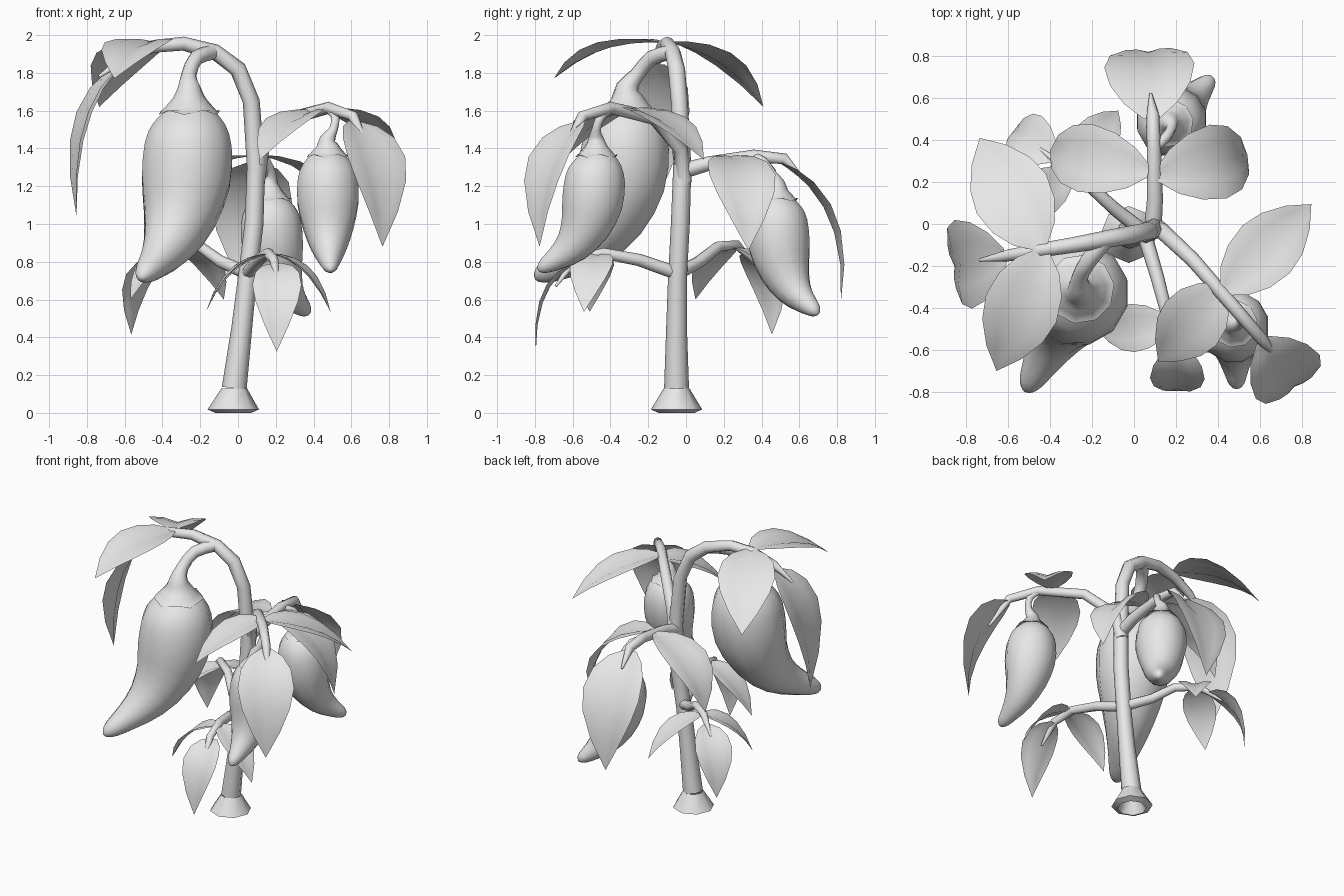
import bpy
import bmesh
import math
from mathutils import Vector

cube = bpy.data.objects.get("Cube")
if cube:
    bpy.data.objects.remove(cube, do_unlink=True)

# One plain material for the whole plant
grey = bpy.data.materials.new("light_grey")
grey.use_nodes = True
COLOUR = (0.8, 0.8, 0.8, 1)
grey.diffuse_color = COLOUR
grey.node_tree.nodes["Principled BSDF"].inputs["Base Color"].default_value = COLOUR

parts = []
UP = Vector((0, 0, 1))


def finish(name, bm):
    """Turn a bmesh into a named, coloured object."""
    mesh = bpy.data.meshes.new(name)
    bm.to_mesh(mesh)
    bm.free()
    mesh.materials.append(grey)
    obj = bpy.data.objects.new(name, mesh)
    bpy.context.scene.collection.objects.link(obj)
    parts.append(obj)
    return obj


def refine(values, steps=2):
    """Pass a Catmull-Rom curve through vectors of any size."""
    pts = [Vector(v) for v in values]
    ext = [pts[0] * 2 - pts[1]] + pts + [pts[-1] * 2 - pts[-2]]
    out = []
    for a, b, c, d in zip(ext, ext[1:], ext[2:], ext[3:]):
        for i in range(steps):
            t = i / steps
            out.append(0.5 * (2 * b + (c - a) * t + (2 * a - 5 * b + 4 * c - d) * t ** 2
                              + (3 * b - a - 3 * c + d) * t ** 3))
    return out + [pts[-1]]


def tube(name, rings, sides=8, cap_start=True, scallop=0.0):
    """Sweep a round section along (x, y, z, radius) rings."""
    bm = bmesh.new()
    pts = [Vector(r[:3]) for r in rings]
    normal = None
    loops = []
    for i, p in enumerate(pts):
        tangent = (pts[min(i + 1, len(pts) - 1)] - pts[max(i - 1, 0)]).normalized()
        if normal is None:
            normal = tangent.orthogonal()
        normal = (normal - tangent * normal.dot(tangent)).normalized()
        side = tangent.cross(normal)
        loop = []
        for k in range(sides):
            a = math.tau * k / sides
            v = p + (normal * math.cos(a) + side * math.sin(a)) * rings[i][3]
            if i == 0 and k % 2:
                v = v + tangent * scallop
            loop.append(bm.verts.new(v))
        loops.append(loop)
    for low, high in zip(loops, loops[1:]):
        for k in range(sides):
            n = (k + 1) % sides
            bm.faces.new((low[k], low[n], high[n], high[k]))
    if cap_start:
        bm.faces.new(loops[0][::-1])
    bm.faces.new(loops[-1])
    return finish(name, bm)


# Main stem arching over to the left
stem = [(-.02, -.05, .13, .066), (.02, -.05, .45, .055), (.05, -.045, .72, .05),
        (.085, -.03, 1, .05), (.095, -.02, 1.3, .048), (.07, -.035, 1.65, .045),
        (0, -.05, 1.82, .045), (-.12, -.07, 1.91, .042), (-.29, -.1, 1.955, .037),
        (-.45, -.125, 1.94, .034), (-.6, -.15, 1.88, .028), (-.735, -.172, 1.78, .008)]
tube("main_stem", stem)

# Flared foot, hollow underneath
foot = [(-.025, -.05, .09, .06), (-.025, -.05, 0, .095),
        (-.025, -.05, .018, .136), (-.02, -.05, .13, .068)]
bm = bmesh.new()
levels = []
for x, y, z, r in foot:
    levels.append([bm.verts.new((x + r * math.cos(math.tau * k / 8),
                                 y + r * math.sin(math.tau * k / 8), z))
                   for k in range(8)])
for low, high in zip(levels, levels[1:]):
    for k in range(8):
        n = (k + 1) % 8
        bm.faces.new((low[k], low[n], high[n], high[k]))
finish("stem_foot", bm)

# Side branches, their tips lying over the end leaves
branches = {
    "front_left_branch": [(.1, -.01, 1.22), (.13, -.03, 1.4), (.28, -.17, 1.56),
                          (.48, -.4, 1.615), (.61, -.55, 1.57), (.695, -.65, 1.38)],
    "back_branch": [(.09, -.02, 1.28), (.1, .12, 1.32), (.095, .36, 1.36),
                    (.09, .52, 1.345), (.08, .62, 1.24)],
    "low_back_branch": [(.05, -.04, .74), (-.09, .07, .8), (-.2, .17, .88),
                        (-.33, .27, .89), (-.45, .36, .79)],
    "low_front_branch": [(.05, -.05, .74), (.11, -.25, .81), (.16, -.44, .845),
                         (.19, -.59, .81), (.21, -.69, .67)],
}
for name, path in branches.items():
    last = len(path) - 1
    scale = .036 if "low" in name else .042
    tube(name, [(*p, scale * (1 - .38 * i / last) if i < last else .007)
                for i, p in enumerate(path)])


# Leaves: pointed blades with a shallow groove along the midrib
OUTLINE = [(0, .18), (.1, .6), (.24, .89), (.42, 1), (.6, .86), (.8, .5), (1, 0)]


def leaf(name, base, tip, width, reach, sag=.12):
    """Bend a blade from base to tip; reach and sag place the bend."""
    base, tip = Vector(base), Vector(tip)
    span = tip - base
    bend = base + Vector((span.x * reach, span.y * reach, span.z * sag))
    side = Vector((span.x, span.y, 0)).cross(UP).normalized()
    bm = bmesh.new()
    rows = []
    for t, w in OUTLINE:
        mid = base * (1 - t) ** 2 + bend * 2 * t * (1 - t) + tip * t * t
        tangent = ((bend - base) * (1 - t) + (tip - bend) * t).normalized()
        lift = side.cross(tangent).normalized()
        half = width * w / 2
        rows.append([bm.verts.new(mid + half * (side * s + lift * (.45 * abs(s) - .3 * s * s)))
                     for s in (-1, -.5, 0, .5, 1)])
    for a, b in zip(rows, rows[1:]):
        for k in range(len(a) - 1):
            bm.faces.new((a[k], a[k + 1], b[k + 1], b[k]))
    bmesh.ops.remove_doubles(bm, verts=bm.verts, dist=.0005)
    finish(name, bm)


leaf("top_end_leaf", (-.61, -.152, 1.84), (-.855, -.2, 1.04), .43, 1.1, .3)
leaf("top_back_leaf", (-.44, -.11, 1.96), (-.735, .41, 1.62), .38, .6)
leaf("top_front_leaf", (-.43, -.13, 1.96), (-.655, -.7, 1.77), .36, .6, -.1)
leaf("front_end_leaf", (.61, -.55, 1.54), (.765, -.775, .88), .37, 1.08, .25)
leaf("front_outer_leaf", (.43, -.32, 1.61), (.845, .095, 1.34), .32, .6)
leaf("front_inner_leaf", (.42, -.3, 1.6), (.115, -.655, 1.34), .32, .6)
leaf("back_end_leaf", (.085, .5, 1.32), (.07, .82, .585), .43, 1.1, .28)
leaf("back_outer_leaf", (.11, .23, 1.36), (.54, .33, .86), .36, .95)
leaf("back_inner_leaf", (.07, .25, 1.36), (-.4, .35, .95), .33, .9)
leaf("low_back_end_leaf", (-.38, .31, .84), (-.565, .455, .415), .25, 1, .2)
leaf("low_back_inner_leaf", (-.3, .25, .87), (-.075, .54, .6), .22, .65)
leaf("low_back_outer_leaf", (-.3, .25, .87), (-.57, .05, .6), .22, .65)
leaf("low_front_end_leaf", (.21, -.57, .79), (.205, -.795, .325), .26, 1, .18)
leaf("low_front_left_leaf", (.17, -.46, .84), (.49, -.54, .535), .23, .65)
leaf("low_front_right_leaf", (.17, -.48, .84), (-.17, -.51, .535), .23, .65)

# Peppers: (drop, lean, radius) along the body, drop and radius by height
BODY = [(0, 0, .115), (.03, 0, .152), (.1, 0, .213), (.22, .02, .256), (.42, .07, .26),
        (.62, .2, .213), (.78, .42, .152), (.88, .68, .1), (.94, .88, .066),
        (.965, .97, .035), (.97, 1, .006)]
# The calyx cap: (rise, radius) by height
CAP = [(-.045, .178), (0, .138), (.05, .095), (.11, .066)]


def pepper(name, top, height, lean, stalk, stalk_radius):
    top, lean = Vector(top), Vector((*lean, 0))
    body = []
    for drop, shift, r in refine(BODY):
        p = top + lean * shift - UP * drop * height
        body.append((*p, max(r, .005) * height))
    tube(name, body, sides=12)
    cap = [(*(top + UP * rise * height), r * height) for rise, r in CAP]
    neck = refine([Vector(c) for c in cap] + [Vector((*p, stalk_radius)) for p in stalk])
    tube(name + "_stalk", neck, sides=10, cap_start=False, scallop=.025 * height)


pepper("large_pepper", (-.258, -.31, 1.62), .93, (-.26, -.49),
       [(-.26, -.26, 1.79), (-.22, -.18, 1.88), (-.13, -.07, 1.91)], .04)
pepper("front_pepper", (.475, -.475, 1.38), .64, (.015, -.31),
       [(.505, -.475, 1.5), (.515, -.45, 1.57), (.48, -.4, 1.61)], .024)
pepper("back_pepper", (.17, .48, 1.15), .64, (.205, .22),
       [(.18, .46, 1.26), (.15, .41, 1.33), (.095, .36, 1.355)], .024)

# Smooth shading with the hard corners kept
for obj in bpy.context.selected_objects:
    obj.select_set(False)
for obj in parts:
    obj.select_set(True)
bpy.context.view_layer.objects.active = parts[0]
bpy.ops.object.shade_smooth_by_angle(angle=math.radians(55))
